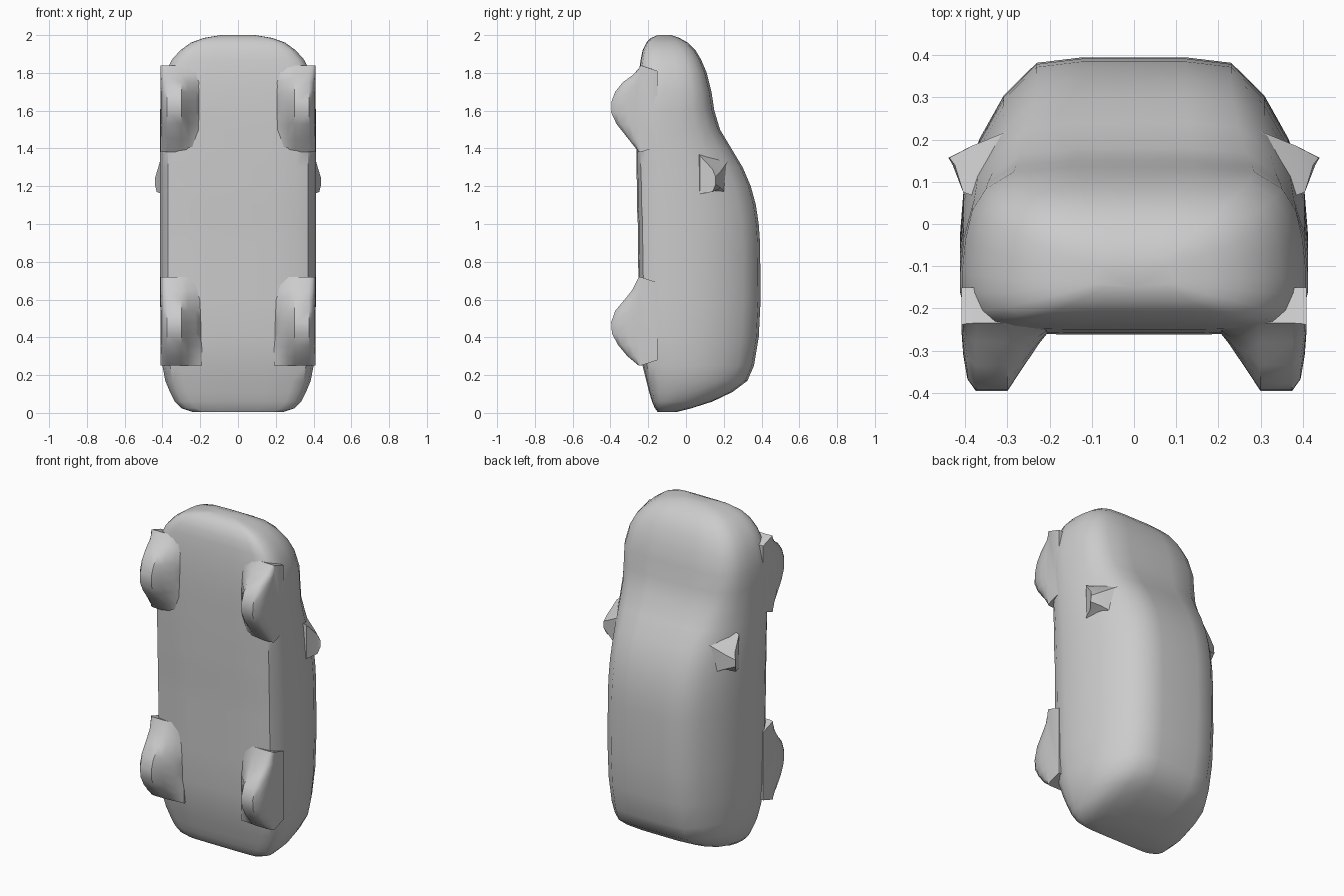
import bpy, bmesh

grey = bpy.data.materials.new("body_grey")
grey.diffuse_color = (0.6, 0.6, 0.6, 1)


def finish(name, bm, angle=0.7):
    bmesh.ops.recalc_face_normals(bm, faces=bm.faces)
    me = bpy.data.meshes.new(name)
    bm.to_mesh(me)
    bm.free()
    me.materials.append(grey)
    ob = bpy.data.objects.new(name, me)
    bpy.context.collection.objects.link(ob)
    bpy.ops.object.select_all(action='DESELECT')
    ob.select_set(True)
    bpy.context.view_layer.objects.active = ob
    bpy.ops.object.shade_smooth_by_angle(angle=angle)
    return ob


def loft(name, rings, angle=0.7):
    """Skin closed rings with equal point counts and cap both ends."""
    bm = bmesh.new()
    vs = [[bm.verts.new(p) for p in r] for r in rings]
    n = len(rings[0])
    for a, b in zip(vs, vs[1:]):
        for i in range(n):
            j = (i + 1) % n
            bm.faces.new((a[i], a[j], b[j], b[i]))
    bm.faces.new(vs[0])
    bm.faces.new(vs[-1])
    return finish(name, bm, angle)


# Car body: (z, half width, underside y, roof y, cabin roundness)
stations = [
    (0.005, 0.24, -0.15, -0.05, 0), (0.025, 0.30, -0.165, 0.03, 0),
    (0.06, 0.335, -0.18, 0.14, 0.2), (0.11, 0.36, -0.195, 0.245, 0.5),
    (0.17, 0.385, -0.21, 0.325, 0.8), (0.25, 0.40, -0.23, 0.36, 1),
    (0.40, 0.41, -0.25, 0.385, 1), (0.60, 0.412, -0.25, 0.395, 1),
    (0.90, 0.412, -0.255, 0.392, 1), (1.00, 0.412, -0.255, 0.385, 1),
    (1.10, 0.412, -0.26, 0.37, 1), (1.20, 0.412, -0.26, 0.343, 1),
    (1.30, 0.412, -0.262, 0.30, 0.9), (1.40, 0.412, -0.262, 0.24, 0.7),
    (1.50, 0.412, -0.262, 0.18, 0.4), (1.60, 0.412, -0.262, 0.15, 0.15),
    (1.70, 0.408, -0.258, 0.135, 0), (1.80, 0.385, -0.25, 0.11, 0),
    (1.87, 0.35, -0.24, 0.08, 0), (1.92, 0.305, -0.23, 0.05, 0),
    (1.96, 0.25, -0.21, 0.01, 0), (1.985, 0.18, -0.185, -0.035, 0),
    (2.0, 0.09, -0.15, -0.08, 0)]
lower = [(0, 0), (0.4, 0), (0.75, 0.01), (0.9, 0.04), (0.97, 0.12), (1, 0.24)]
cabin = [(1, 0.36), (0.98, 0.52), (0.89, 0.70), (0.75, 0.86), (0.56, 0.98), (0.3, 1), (0, 1)]
hood = [(1, 0.36), (0.98, 0.56), (0.94, 0.74), (0.86, 0.87), (0.70, 0.97), (0.35, 1), (0, 1)]


def section(z, w, yb, yt, k):
    upper = [(a[0] * k + b[0] * (1 - k), a[1] * k + b[1] * (1 - k))
             for a, b in zip(cabin, hood)]
    half = [(u * w, yb + t * (yt - yb), z) for u, t in lower + upper]
    return half + [(-x, y, z) for x, y, z in half[-2:0:-1]]


loft("car_body", [section(*s) for s in stations])

# Wheel humps: side profile (z, y) lofted across x with varying depth
rear = [(0.25, -0.25), (0.30, -0.31), (0.36, -0.36), (0.42, -0.392), (0.48, -0.396),
        (0.54, -0.375), (0.60, -0.325), (0.65, -0.285), (0.72, -0.25)]
front = [(1.38, -0.25), (1.45, -0.305), (1.53, -0.368), (1.59, -0.396), (1.65, -0.394),
         (1.70, -0.375), (1.75, -0.335), (1.79, -0.28), (1.84, -0.235)]
depths = [(0.19, 0.0), (0.225, 0.28), (0.265, 0.66), (0.30, 1), (0.375, 1),
          (0.395, 0.82), (0.405, 0.45), (0.409, 0.1)]
for side, s in (("right", 1), ("left", -1)):
    for end, prof in (("rear", rear), ("front", front)):
        rings = []
        for x, d in depths:
            r = [(s * x, -0.24 + d * (y + 0.24), z) for z, y in prof]
            r += [(s * x, -0.15, prof[-1][0] - 0.03), (s * x, -0.15, prof[0][0] + 0.03)]
            rings.append(r)
        loft(side + "_" + end + "_wheel", rings)

    # Door mirror: wedge with a sharp outer edge
    loft(side + "_mirror", [
        [(s * 0.36, 0.06, 1.15), (s * 0.30, 0.22, 1.15),
         (s * 0.30, 0.22, 1.33), (s * 0.36, 0.06, 1.38)],
        [(s * 0.405, 0.075, 1.16), (s * 0.385, 0.185, 1.19),
         (s * 0.385, 0.185, 1.28), (s * 0.405, 0.075, 1.36)],
        [(s * 0.43, 0.14, 1.17), (s * 0.44, 0.157, 1.21),
         (s * 0.438, 0.157, 1.25), (s * 0.425, 0.14, 1.29)]], 0.5)
